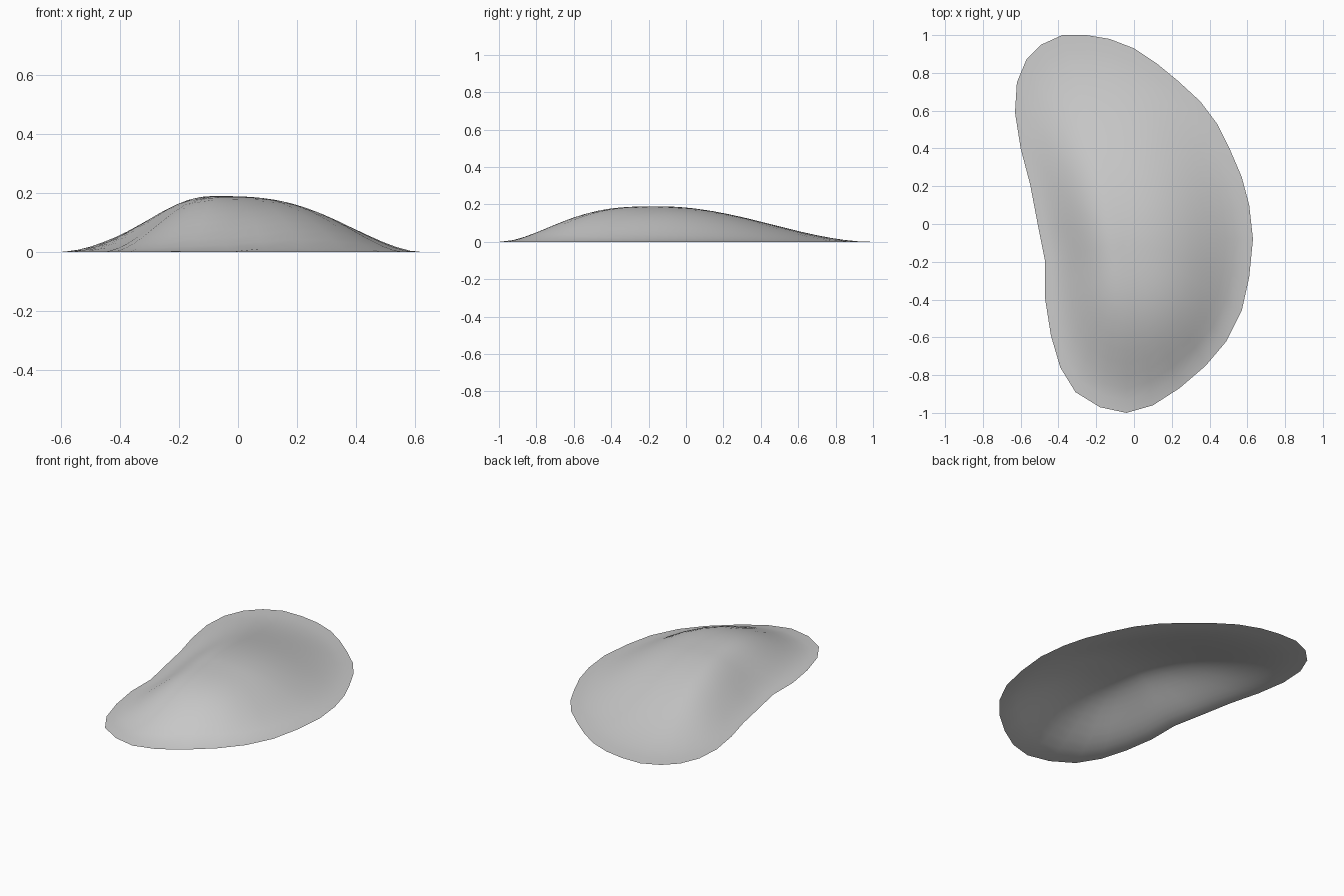
import bpy
import bmesh
from mathutils import Vector

cube = bpy.data.objects.get("Cube")
if cube:
    bpy.data.objects.remove(cube, do_unlink=True)

# Plan outline of the rim, anticlockwise from the front tip
OUTLINE = [Vector(p) for p in (
    (-.04, -1), (.1, -.96), (.24, -.87), (.38, -.75), (.49, -.62), (.57, -.46),
    (.61, -.28), (.63, -.08), (.61, .1), (.57, .25), (.51, .39), (.44, .53),
    (.35, .65), (.23, .76), (.12, .85), (0, .93), (-.13, .98), (-.25, 1),
    (-.38, 1), (-.49, .95), (-.57, .87), (-.62, .75), (-.63, .59), (-.6, .4),
    (-.55, .21), (-.51, 0), (-.47, -.2), (-.47, -.4), (-.44, -.59),
    (-.39, -.76), (-.31, -.89), (-.18, -.97))]
CENTRE = Vector((-.03, -.08))
RINGS = 14
PEAK_HEIGHT = .19
PEAK_Y = -.15


def falloff(distance, power):
    """Bell-shaped drop from one at the ridge to zero at the rim."""
    w = min(max(distance, 0), 1) ** power
    return 1 - w * w * (3 - 2 * w)


def rim_span(y):
    """Left and right limits of the outline at a given y."""
    crossings = []
    for a, b in zip(OUTLINE, OUTLINE[1:] + OUTLINE[:1]):
        if a.y != b.y and min(a.y, b.y) <= y <= max(a.y, b.y):
            crossings.append(a.x + (b.x - a.x) * (y - a.y) / (b.y - a.y))
    return min(crossings), max(crossings)


def height(x, y):
    """Long bell along y, multiplied by a lopsided bell across the ridge."""
    if y < PEAK_Y:
        along = falloff((PEAK_Y - y) / (1 + PEAK_Y), 1.55)
    else:
        along = falloff((y - PEAK_Y) / (1 - PEAK_Y), 1.07)
    left, right = rim_span(y)
    ridge = min(max(-.11 - .17 * y - .05 * y * y, left + .01), right - .01)
    if x < ridge:
        across = falloff((ridge - x) / (ridge - left), 1.1)
    else:
        across = falloff((x - ridge) / (right - ridge), 1.5)
    return PEAK_HEIGHT * along * across


# Open shell made of concentric rings around a central fan
bm = bmesh.new()
rings = []
for r in range(RINGS):
    scale = 1 - r / RINGS
    ring = []
    for point in OUTLINE:
        p = CENTRE.lerp(point, scale)
        ring.append(bm.verts.new((p.x, p.y, height(p.x, p.y) if r else 0)))
    rings.append(ring)
top = bm.verts.new((CENTRE.x, CENTRE.y, height(CENTRE.x, CENTRE.y)))

count = len(OUTLINE)
for i in range(count):
    j = (i + 1) % count
    for outer, inner in zip(rings, rings[1:]):
        bm.faces.new((outer[i], outer[j], inner[j], inner[i]))
    bm.faces.new((rings[-1][i], rings[-1][j], top))
for face in bm.faces:
    face.smooth = True

mesh = bpy.data.meshes.new("curved_shell")
bm.to_mesh(mesh)
bm.free()
shell = bpy.data.objects.new("curved_shell", mesh)
bpy.context.collection.objects.link(shell)

# Plain grey finish
grey = bpy.data.materials.new("light_grey")
grey.use_nodes = True
colour = (.6, .6, .6, 1)
grey.diffuse_color = colour
grey.node_tree.nodes["Principled BSDF"].inputs["Base Color"].default_value = colour
mesh.materials.append(grey)
